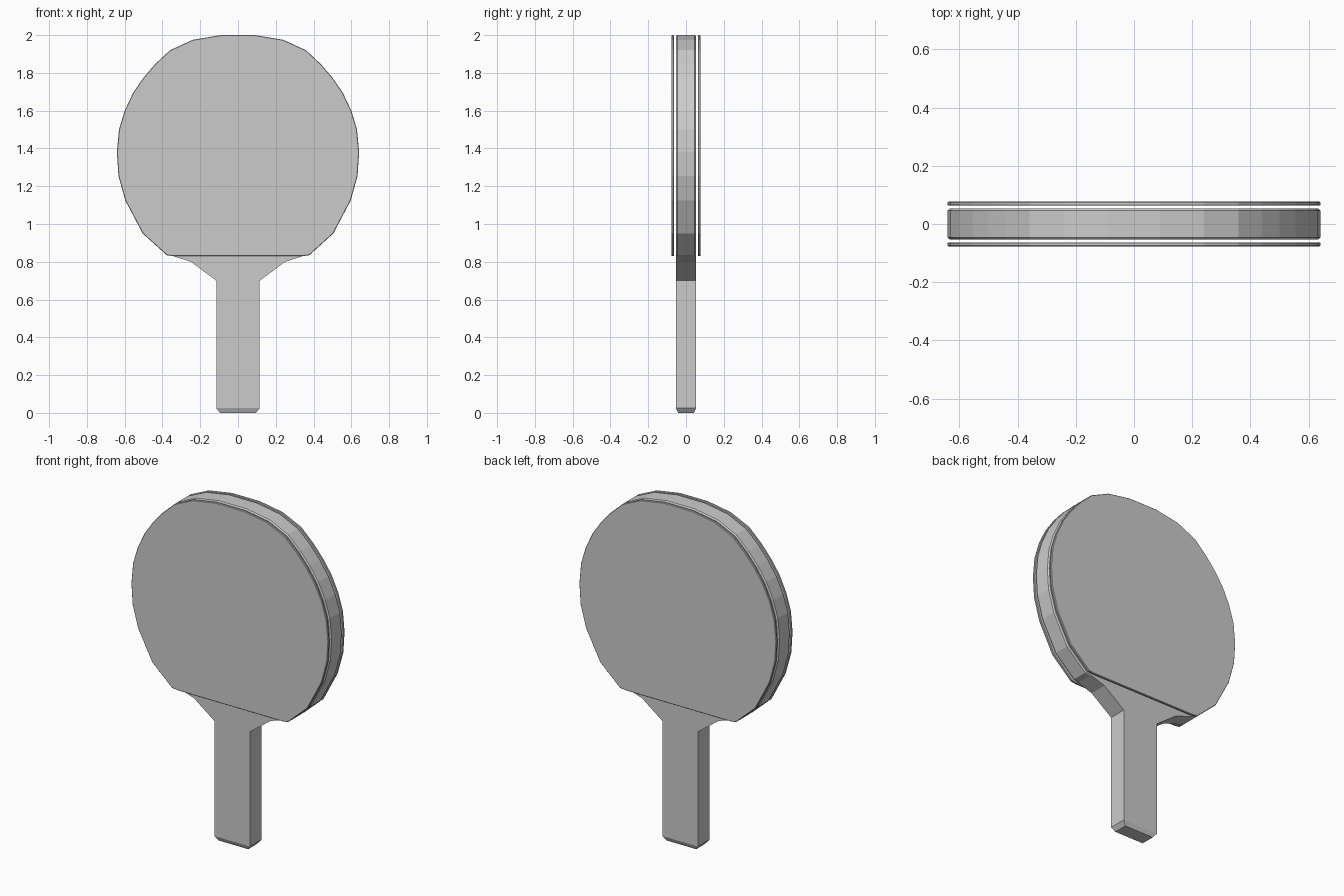
import bpy, bmesh
from mathutils import Vector

if "Cube" in bpy.data.objects:
    bpy.data.objects.remove(bpy.data.objects["Cube"])

# Right half of the blade outline (x, z), from top to the sheet's straight lower edge
BLADE = [(0.09, 2.0), (0.24, 1.975), (0.36, 1.92), (0.44, 1.845), (0.50, 1.775),
         (0.555, 1.695), (0.60, 1.60), (0.63, 1.50), (0.641, 1.38), (0.633, 1.255),
         (0.597, 1.125), (0.505, 0.95), (0.378, 0.835), (0.345, 0.83)]
# Neck and grip continue the outline downward
GRIP = [(0.25, 0.80), (0.115, 0.70), (0.115, 0.025)]


def prism(half, y0, y1):
    """Mirror a half outline and extrude it along y."""
    outline = half + [(-x, z) for x, z in reversed(half)]
    bm = bmesh.new()
    face = bm.faces.new([bm.verts.new((x, y0, z)) for x, z in outline])
    ext = bmesh.ops.extrude_face_region(bm, geom=[face])
    moved = [g for g in ext["geom"] if isinstance(g, bmesh.types.BMVert)]
    bmesh.ops.translate(bm, verts=moved, vec=(0, y1 - y0, 0))
    bmesh.ops.recalc_face_normals(bm, faces=bm.faces[:])
    return bm


def chamfer_rim(bm, width, z_min):
    """Bevel the front and back outline edges above z_min."""
    edges = [e for e in bm.edges
             if abs(e.verts[0].co.y - e.verts[1].co.y) < 1e-5
             and min(v.co.z for v in e.verts) > z_min
             and any(abs(f.normal.y) > 0.9 for f in e.link_faces)]
    bmesh.ops.bevel(bm, geom=edges, offset=width, segments=1, affect='EDGES')


def finish(bm, name):
    bmesh.ops.recalc_face_normals(bm, faces=bm.faces[:])
    mesh = bpy.data.meshes.new(name)
    bm.to_mesh(mesh)
    bm.free()
    obj = bpy.data.objects.new(name, mesh)
    bpy.context.collection.objects.link(obj)
    return obj


# Wooden bat: blade, neck and grip in one piece
wood = prism(BLADE + GRIP, -0.053, 0.053)
butt = min(wood.faces, key=lambda f: f.calc_center_median().z)
# Tapered butt end of the grip
ext = bmesh.ops.extrude_face_region(wood, geom=[butt])
for v in [g for g in ext["geom"] if isinstance(g, bmesh.types.BMVert)]:
    v.co = Vector((v.co.x * 0.83, v.co.y * 0.78, 0))
if butt.is_valid:
    bmesh.ops.delete(wood, geom=[butt], context='FACES_ONLY')
chamfer_rim(wood, 0.007, 0.82)
finish(wood, "wooden_bat")

# Thin rubber sheets floating just off both faces
for name, side in (("front_rubber", -1), ("back_rubber", 1)):
    sheet = prism(BLADE, side * 0.063, side * 0.077)
    chamfer_rim(sheet, 0.003, 0)
    finish(sheet, name)
